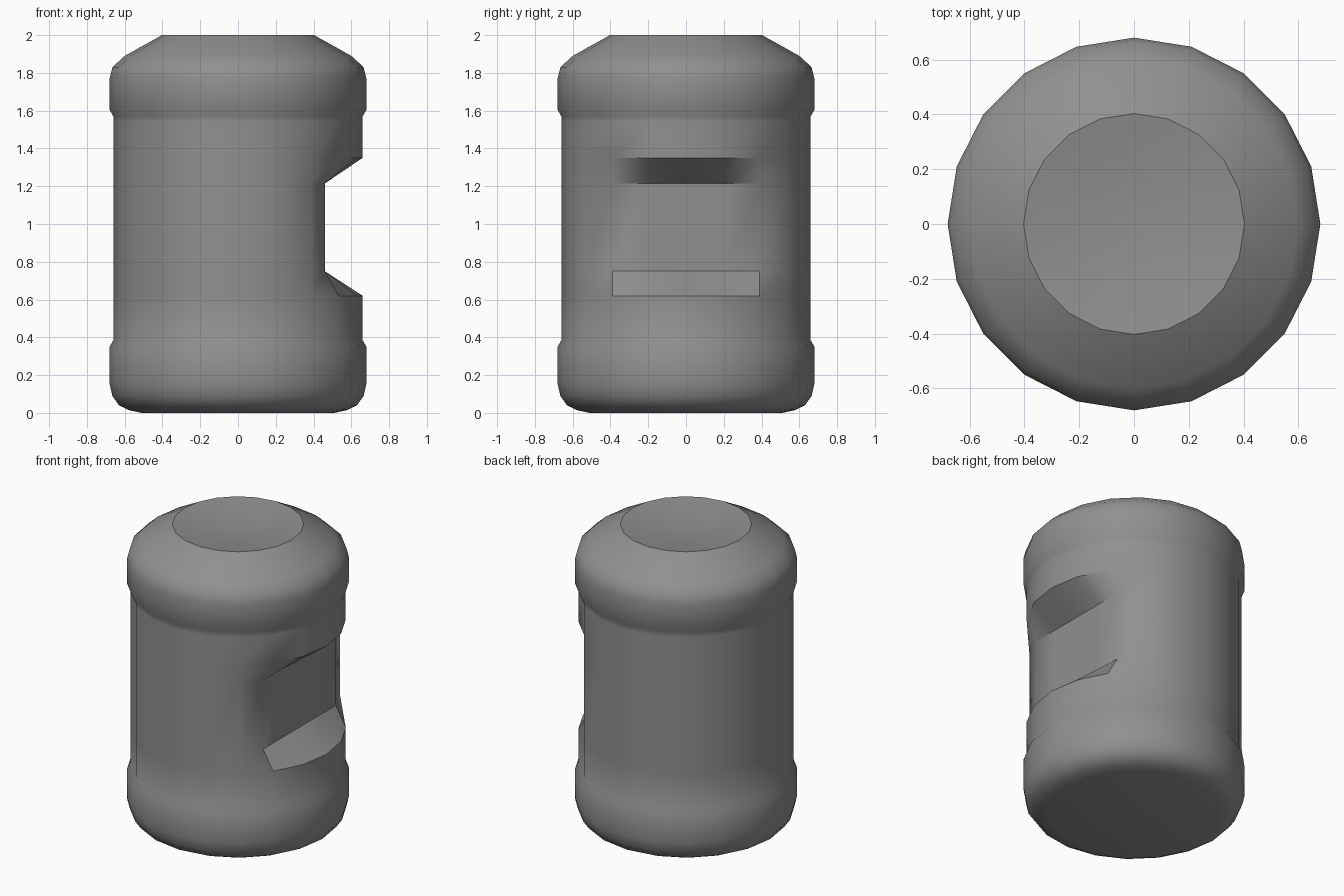
import bpy
import bmesh
from math import cos, sin, pi, radians

SIDES = 20

cube = bpy.data.objects.get("Cube")
if cube:
    bpy.data.objects.remove(cube, do_unlink=True)

# Single grey material
grey = bpy.data.materials.new("mid grey")
grey.use_nodes = True
colour = (0.28, 0.28, 0.28, 1)
grey.diffuse_color = colour
grey.node_tree.nodes["Principled BSDF"].inputs["Base Color"].default_value = colour

# Profile (radius, height): rounded foot, lower band, body, upper band, shoulder, dished top
BODY = 0.66
NOTCH_INNER = (0.75, 1.215)   # heights of the recessed panel
PANEL_X = 0.46
profile = [
    (0.51, 0), (0.58, 0.015), (0.63, 0.04), (0.665, 0.09), (0.68, 0.155),
    (0.68, 0.35), (BODY, 0.385),
    (BODY, 0.62), (BODY, NOTCH_INNER[0]), (BODY, NOTCH_INNER[1]), (BODY, 1.35),
    (BODY, 1.54), (BODY, 1.57), (0.68, 1.605), (0.68, 1.77),
    (0.665, 1.83), (0.60, 1.89), (0.403, 2.0), (0.2, 1.97),
]

bm = bmesh.new()
rings = []
for radius, z in profile:
    ring = []
    for i in range(SIDES):
        angle = 2 * pi * i / SIDES
        x, y = radius * cos(angle), radius * sin(angle)
        # Flatten the facets on the left side into the recessed panel
        if z in NOTCH_INNER and min(i, SIDES - i) <= 2:
            x = PANEL_X
        ring.append(bm.verts.new((x, y, z)))
    rings.append(ring)

# Walls between neighbouring rings
for low, high in zip(rings, rings[1:]):
    for i in range(SIDES):
        j = (i + 1) % SIDES
        bm.faces.new((low[i], low[j], high[j], high[i]))

# Flat underside and the middle of the dish
bm.faces.new(rings[0][::-1])
centre = bm.verts.new((0, 0, 1.962))
for i in range(SIDES):
    bm.faces.new((rings[-1][i], rings[-1][(i + 1) % SIDES], centre))
bmesh.ops.recalc_face_normals(bm, faces=bm.faces)

mesh = bpy.data.meshes.new("canister_body")
bm.to_mesh(mesh)
bm.free()
mesh.materials.append(grey)
body = bpy.data.objects.new("canister_body", mesh)
bpy.context.collection.objects.link(body)

# Smooth shading with crisp notch and rim edges
for obj in bpy.context.selected_objects:
    obj.select_set(False)
body.select_set(True)
bpy.context.view_layer.objects.active = body
bpy.ops.object.shade_smooth_by_angle(angle=radians(35))
